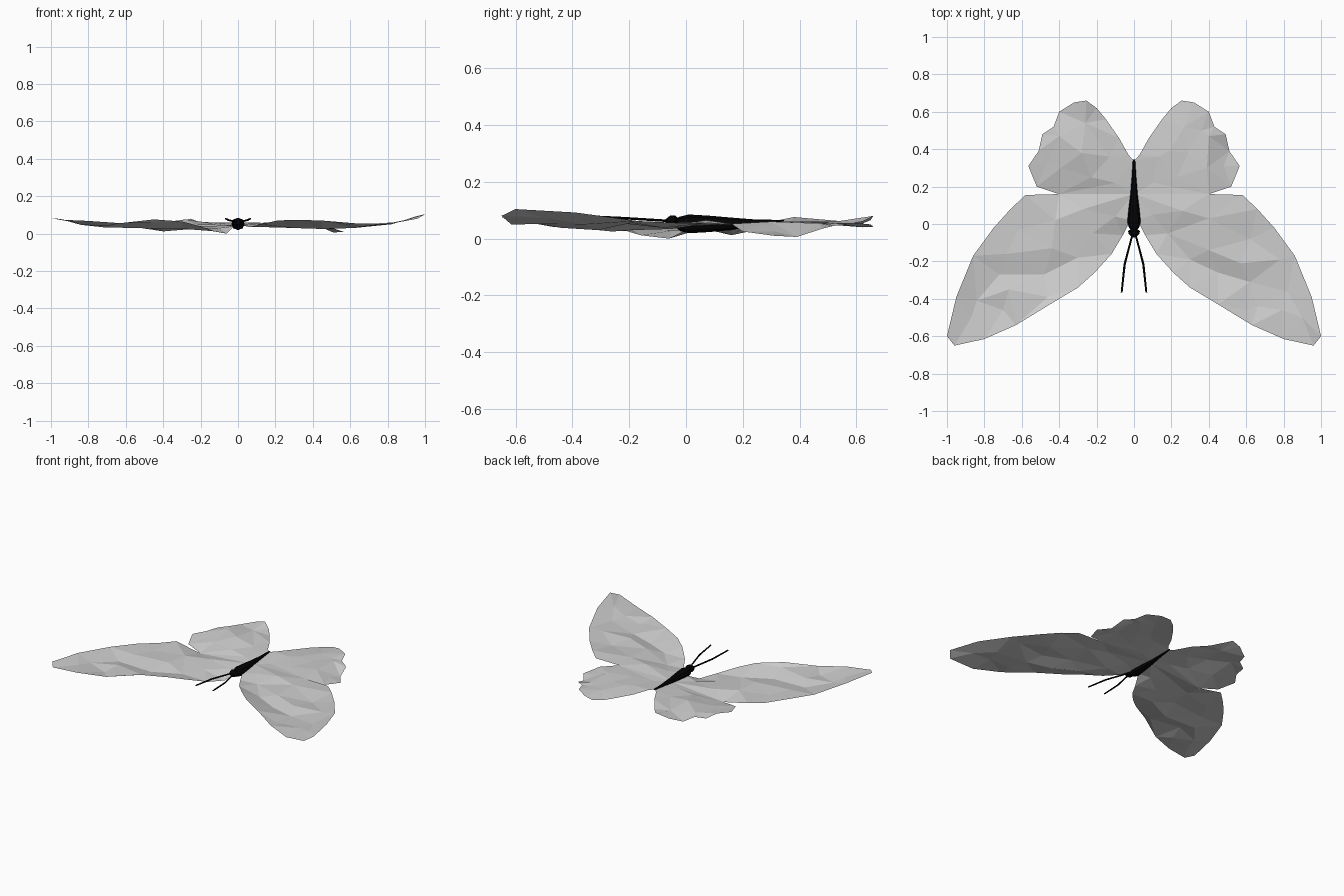
import bpy, bmesh, math
from mathutils import Vector
from mathutils.geometry import delaunay_2d_cdt

cube = bpy.data.objects.get("Cube")
if cube:
    bpy.data.objects.remove(cube, do_unlink=True)


def material(name, rgb):
    m = bpy.data.materials.new(name)
    m.use_nodes = True
    m.diffuse_color = (*rgb, 1)
    m.node_tree.nodes["Principled BSDF"].inputs["Base Color"].default_value = (*rgb, 1)
    return m


GREY = material("wing grey", (0.61, 0.61, 0.61))
BLACK = material("body black", (0.001, 0.001, 0.001))


def add_object(name, bm, mat):
    mesh = bpy.data.meshes.new(name)
    bm.to_mesh(mesh)
    bm.free()
    mesh.materials.append(mat)
    ob = bpy.data.objects.new(name, mesh)
    bpy.context.collection.objects.link(ob)


# Wing rims: distance from the centre, y, height on the left, height on the right
FORE_EDGE = [
    (0.005, 0.16, 0.050, 0.045), (0.40, 0.16, 0.052, 0.012),
    (0.58, 0.155, 0.050, 0.050), (0.66, 0.08, 0.055, 0.045),
    (0.75, -0.02, 0.055, 0.055), (0.86, -0.17, 0.062, 0.060),
    (0.95, -0.39, 0.092, 0.078), (1.00, -0.60, 0.104, 0.084),
    (0.96, -0.65, 0.080, 0.075), (0.80, -0.615, 0.050, 0.068),
    (0.63, -0.54, 0.055, 0.056), (0.45, -0.43, 0.070, 0.076),
    (0.30, -0.34, 0.074, 0.065), (0.21, -0.26, 0.070, 0.042),
    (0.12, -0.16, 0.050, 0.012), (0.06, -0.06, 0.035, 0.000),
    (0.02, 0.02, 0.045, 0.040),
]
HIND_EDGE = [
    (0.002, 0.34, 0.060, 0.060), (0.03, 0.37, 0.060, 0.060),
    (0.08, 0.46, 0.050, 0.060), (0.15, 0.56, 0.045, 0.050),
    (0.20, 0.62, 0.040, 0.060), (0.255, 0.66, 0.042, 0.080),
    (0.32, 0.65, 0.050, 0.065), (0.40, 0.60, 0.055, 0.045),
    (0.43, 0.52, 0.045, 0.055), (0.49, 0.48, 0.035, 0.045),
    (0.51, 0.39, 0.006, 0.050), (0.565, 0.31, 0.010, 0.045),
    (0.52, 0.20, 0.025, 0.030), (0.40, 0.16, 0.052, 0.012),
    (0.005, 0.16, 0.050, 0.045),
]

# Points inside each wing: distance from the centre, y, height
FORE_INNER_LEFT = [
    (0.10, 0.05, 0.050), (0.18, -0.05, 0.034), (0.26, 0.07, 0.065),
    (0.40, 0.03, 0.058), (0.62, -0.08, 0.038), (0.40, -0.14, 0.052),
    (0.57, -0.21, 0.052), (0.30, -0.19, 0.030), (0.45, -0.26, 0.025),
    (0.62, -0.31, 0.030), (0.78, -0.19, 0.056), (0.82, -0.36, 0.050),
    (0.61, -0.46, 0.045), (0.66, -0.44, 0.038), (0.79, -0.46, 0.052),
    (0.90, -0.50, 0.074),
]
FORE_INNER_RIGHT = [
    (0.10, 0.04, 0.030), (0.22, -0.05, 0.028), (0.27, 0.08, 0.038),
    (0.42, 0.02, 0.045), (0.62, -0.03, 0.045), (0.44, -0.13, 0.050),
    (0.68, -0.16, 0.052), (0.30, -0.18, 0.026), (0.48, -0.27, 0.028),
    (0.72, -0.27, 0.034), (0.67, -0.35, 0.055), (0.46, -0.39, 0.058),
    (0.84, -0.41, 0.047), (0.70, -0.46, 0.040), (0.87, -0.50, 0.060),
]
HIND_INNER_LEFT = [
    (0.10, 0.22, 0.048), (0.13, 0.36, 0.058), (0.19, 0.39, 0.060),
    (0.23, 0.25, 0.054), (0.27, 0.52, 0.054), (0.29, 0.38, 0.055),
    (0.36, 0.50, 0.052), (0.39, 0.30, 0.060), (0.40, 0.47, 0.054),
    (0.48, 0.31, 0.026),
]
HIND_INNER_RIGHT = [
    (0.10, 0.22, 0.047), (0.13, 0.36, 0.054), (0.23, 0.25, 0.050),
    (0.26, 0.54, 0.062), (0.28, 0.38, 0.076), (0.39, 0.30, 0.042),
    (0.40, 0.47, 0.060), (0.47, 0.32, 0.042),
]


# Faceted sheet triangulated inside its rim, with straight folds between inner points
def wing(name, side, edge, inner, folds):
    pts = [(x, y, zl if side > 0 else zr) for x, y, zl, zr in edge] + inner
    n = len(edge)
    lines = [(i, (i + 1) % n) for i in range(n)]
    lines += [(n + a, n + b) for a, b in folds]
    flat = [Vector((side * p[0], p[1])) for p in pts]
    verts, _, faces, source, _, _ = delaunay_2d_cdt(flat, lines, [], 1, 1e-5)
    bm = bmesh.new()
    vs = [bm.verts.new((co.x, co.y, pts[src[0]][2])) for co, src in zip(verts, source)]
    for f in faces:
        bm.faces.new([vs[i] for i in f])
    bm.normal_update()
    bmesh.ops.reverse_faces(bm, faces=[f for f in bm.faces if f.normal.z < 0])
    add_object(name, bm, GREY)


wing("left_forewing", 1, FORE_EDGE, FORE_INNER_LEFT,
     [(1, 7), (7, 8), (8, 9), (5, 6), (6, 10), (3, 4), (12, 13), (13, 14)])
wing("right_forewing", -1, FORE_EDGE, FORE_INNER_RIGHT,
     [(1, 7), (7, 8), (8, 9), (5, 6), (3, 4), (10, 11)])
wing("left_hindwing", 1, HIND_EDGE, HIND_INNER_LEFT, [(0, 1), (5, 4), (7, 8)])
wing("right_hindwing", -1, HIND_EDGE, HIND_INNER_RIGHT, [(2, 4), (4, 3), (5, 6)])


# Tube of rings along a path: each station is (x, y, z, half width, half height)
def tube(name, stations, sides):
    bm = bmesh.new()
    rings = []
    for x, y, z, w, h in stations:
        angles = [2 * math.pi * i / sides for i in range(sides)]
        rings.append([bm.verts.new((x + w * math.cos(a), y, z + h * math.sin(a)))
                      for a in angles])
    for r0, r1 in zip(rings, rings[1:]):
        for i in range(sides):
            j = (i + 1) % sides
            bm.faces.new((r0[i], r0[j], r1[j], r1[i]))
    bm.faces.new(rings[0])
    bm.faces.new(rings[-1])
    bmesh.ops.recalc_face_normals(bm, faces=bm.faces)
    add_object(name, bm, BLACK)


# Body: tapering abdomen and thorax, then a small head
tube("body", [(0, 0.345, 0.062, 0.006, 0.004), (0, 0.25, 0.057, 0.012, 0.010),
              (0, 0.16, 0.052, 0.019, 0.022), (0, 0.08, 0.052, 0.029, 0.029),
              (0, 0.01, 0.052, 0.036, 0.033), (0, -0.02, 0.052, 0.027, 0.026),
              (0, -0.032, 0.055, 0.016, 0.018)], 8)
tube("head", [(0, -0.026, 0.058, 0.015, 0.012), (0, -0.038, 0.060, 0.032, 0.022),
              (0, -0.055, 0.060, 0.028, 0.022), (0, -0.072, 0.058, 0.010, 0.010)], 8)

# Antennae: thin bent feelers
for label, s in (("left", 1), ("right", -1)):
    tube(label + "_antenna", [(s * 0.008, -0.055, 0.062, 0.005, 0.005),
                              (s * 0.050, -0.215, 0.072, 0.006, 0.005),
                              (s * 0.066, -0.365, 0.080, 0.005, 0.004)], 6)
